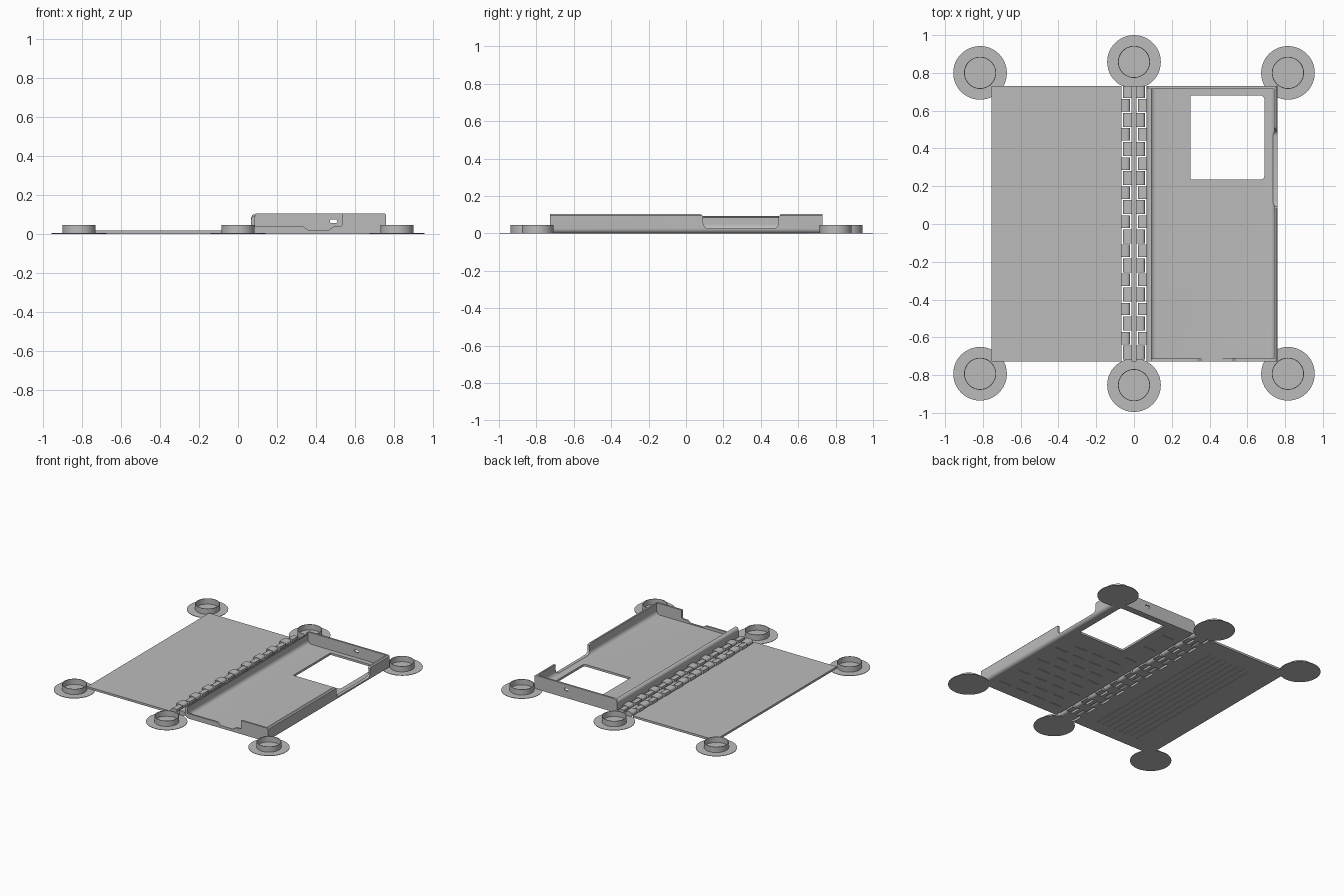
import bpy, bmesh, math
from mathutils import Vector

if "Cube" in bpy.data.objects:
    bpy.data.objects.remove(bpy.data.objects["Cube"])

grey = bpy.data.materials.new("plain grey")
grey.diffuse_color = (0.5, 0.5, 0.5, 1)
grey.use_nodes = True
grey.node_tree.nodes["Principled BSDF"].inputs["Base Color"].default_value = grey.diffuse_color


def make(name, bm, smooth=False):
    bmesh.ops.recalc_face_normals(bm, faces=bm.faces)
    me = bpy.data.meshes.new(name)
    bm.to_mesh(me)
    bm.free()
    me.materials.append(grey)
    ob = bpy.data.objects.new(name, me)
    bpy.context.collection.objects.link(ob)
    if smooth:
        bpy.ops.object.select_all(action='DESELECT')
        ob.select_set(True)
        bpy.context.view_layer.objects.active = ob
        bpy.ops.object.shade_smooth_by_angle(angle=math.radians(35))
    return ob


def prism(bm, pts, a, b, axis):
    """Extrude a 2D outline from a to b along x, y or z."""
    def place(p, t):
        return {'x': (t, p[0], p[1]), 'y': (p[0], t, p[1]), 'z': (p[0], p[1], t)}[axis]
    lo = [bm.verts.new(place(p, a)) for p in pts]
    hi = [bm.verts.new(place(p, b)) for p in pts]
    bm.faces.new(lo)
    bm.faces.new(hi[::-1])
    for i in range(len(pts)):
        j = (i + 1) % len(pts)
        bm.faces.new((lo[i], lo[j], hi[j], hi[i]))


def rect(x0, y0, x1, y1):
    return [(x0, y0), (x1, y0), (x1, y1), (x0, y1)]


def arc(cx, cy, r, a0, a1, n=6):
    return [(cx + r * math.cos(math.radians(a0 + (a1 - a0) * i / n)),
             cy + r * math.sin(math.radians(a0 + (a1 - a0) * i / n))) for i in range(n + 1)]


def cut(ob, bm):
    """Subtract the cutter mesh from ob and discard it."""
    cutter = make("cutter", bm)
    cutter.hide_render = True
    mod = ob.modifiers.new("cut", 'BOOLEAN')
    mod.operation, mod.solver, mod.object = 'DIFFERENCE', 'EXACT', cutter
    dg = bpy.context.evaluated_depsgraph_get()
    me = bpy.data.meshes.new_from_object(ob.evaluated_get(dg))
    ob.modifiers.clear()
    ob.data = me
    bpy.data.objects.remove(cutter)


Y0, Y1 = -0.727, 0.73

# Flat cover with long grooves underneath
bm = bmesh.new()
prism(bm, rect(-0.755, Y0, -0.065, Y1), 0, 0.016, 'z')
cover = make("cover", bm)
bm = bmesh.new()
for i in range(8):
    x = -0.19 - i * 0.05
    prism(bm, rect(x - 0.005, -0.62, x + 0.005, 0.58), -0.01, 0.004, 'z')
cut(cover, bm)

# Tray: floor with side walls, one outline extruded along y
outline = (arc(0.095, 0.03, 0.03, 270, 180) + arc(0.09, 0.07, 0.023, 180, 90)
           + [(0.092, 0.093), (0.086, 0.085), (0.086, 0.05)]
           + arc(0.116, 0.046, 0.03, 180, 270)
           + arc(0.715, 0.046, 0.03, 270, 360)
           + [(0.745, 0.088), (0.74, 0.103), (0.752, 0.103), (0.76, 0.095)]
           + arc(0.735, 0.025, 0.025, 0, -90))
bm = bmesh.new()
prism(bm, outline, Y0, Y1, 'y')
tray = make("tray", bm)

# Window in the floor, side opening and grooves underneath
bm = bmesh.new()
prism(bm, [(0.30, 0.68), (0.30, 0.235)] + arc(0.67, 0.255, 0.02, 270, 360)
      + arc(0.67, 0.66, 0.02, 0, 90), -0.05, 0.06, 'z')
prism(bm, [(0.08, 0.2), (0.08, 0.103), (0.092, 0.09)] + arc(0.122, 0.055, 0.03, 180, 270)
      + arc(0.465, 0.055, 0.03, 270, 360) + [(0.495, 0.09), (0.507, 0.103), (0.507, 0.2)],
      0.72, 0.9, 'x')
cut(tray, bm)
bm = bmesh.new()
for row in range(13):
    y = -0.62 + row * 0.1
    for col in range(4):
        x = 0.13 + col * 0.15 + (row % 2) * 0.06
        if x + 0.1 < 0.72 and not (0.17 < y < 0.72 and x + 0.1 > 0.28):
            prism(bm, rect(x, y - 0.003, x + 0.1, y + 0.003), -0.01, 0.004, 'z')
cut(tray, bm)

# Low front end wall with a step and a dip
bm = bmesh.new()
prism(bm, [(0.08, 0.006), (0.745, 0.006), (0.76, 0.025), (0.76, 0.095), (0.752, 0.103),
           (0.535, 0.103), (0.535, 0.045), (0.525, 0.037), (0.49, 0.037), (0.465, 0.02),
           (0.36, 0.02), (0.335, 0.037), (0.08, 0.037)], Y0, Y0 + 0.014, 'y')
make("front_wall", bm)

# Full back end wall with a small oval hole
bm = bmesh.new()
prism(bm, [(0.08, 0.006), (0.745, 0.006), (0.76, 0.025), (0.76, 0.095), (0.752, 0.103),
           (0.09, 0.103), (0.073, 0.095), (0.067, 0.08), (0.067, 0.02)], Y1 - 0.014, Y1, 'y')
back = make("back_wall", bm)
bm = bmesh.new()
prism(bm, arc(0.5, 0.064, 0.009, -90, 90) + arc(0.48, 0.064, 0.009, 90, 270), 0.6, 0.9, 'y')
cut(back, bm)

for ob in (tray, back):
    bpy.ops.object.select_all(action='DESELECT')
    ob.select_set(True)
    bpy.context.view_layer.objects.active = ob
    bpy.ops.object.shade_smooth_by_angle(angle=math.radians(35))

# Spine bar between the two hinge lines
bm = bmesh.new()
prism(bm, rect(-0.014, Y0, 0.014, Y1), 0, 0.02, 'z')
make("spine", bm)

# Interlocking knuckles on both sides of the spine
inner = [(0.01, 0)] + arc(0.04, 0.019, 0.019, -90, 90, 8) + [(0.01, 0.038)]
outer = [(0.07, 0.038)] + arc(0.039, 0.019, 0.019, 90, 270, 8) + [(0.07, 0)]
for name, shape, start, length in (("spine_knuckles", inner, 0.089, 0.074),
                                   ("leaf_knuckles", outer, 0.012, 0.066)):
    bm = bmesh.new()
    for side in (-1, 1):
        for k in range(-5, 6):
            c = start + k * 0.154
            a, b = max(Y0, c - length / 2), min(Y1, c + length / 2)
            if b - a > 0.015:
                prism(bm, [(side * x, z) for x, z in shape], a, b, 'y')
    make(name, bm, True)

# Anchor discs, each with a thin upright ring
ring = [(0, 0), (0.142, 0), (0.142, 0.003), (0.085, 0.003), (0.085, 0.045),
        (0.081, 0.045), (0.081, 0.003), (0, 0.003)]
for i, (cx, cy) in enumerate([(-0.815, 0.80), (0, 0.858), (0.815, 0.80),
                              (-0.815, -0.793), (0, -0.853), (0.815, -0.793)]):
    bm = bmesh.new()
    vs = [bm.verts.new((r, 0, z)) for r, z in ring]
    es = [bm.edges.new(p) for p in zip(vs, vs[1:])]
    bmesh.ops.spin(bm, geom=vs + es, cent=(0, 0, 0), axis=(0, 0, 1),
                   angle=math.tau, steps=48, use_duplicate=False)
    bmesh.ops.remove_doubles(bm, verts=bm.verts, dist=1e-5)
    bmesh.ops.translate(bm, verts=bm.verts, vec=Vector((cx, cy, 0)))
    make(f"anchor_disc_{i + 1}", bm, True)
